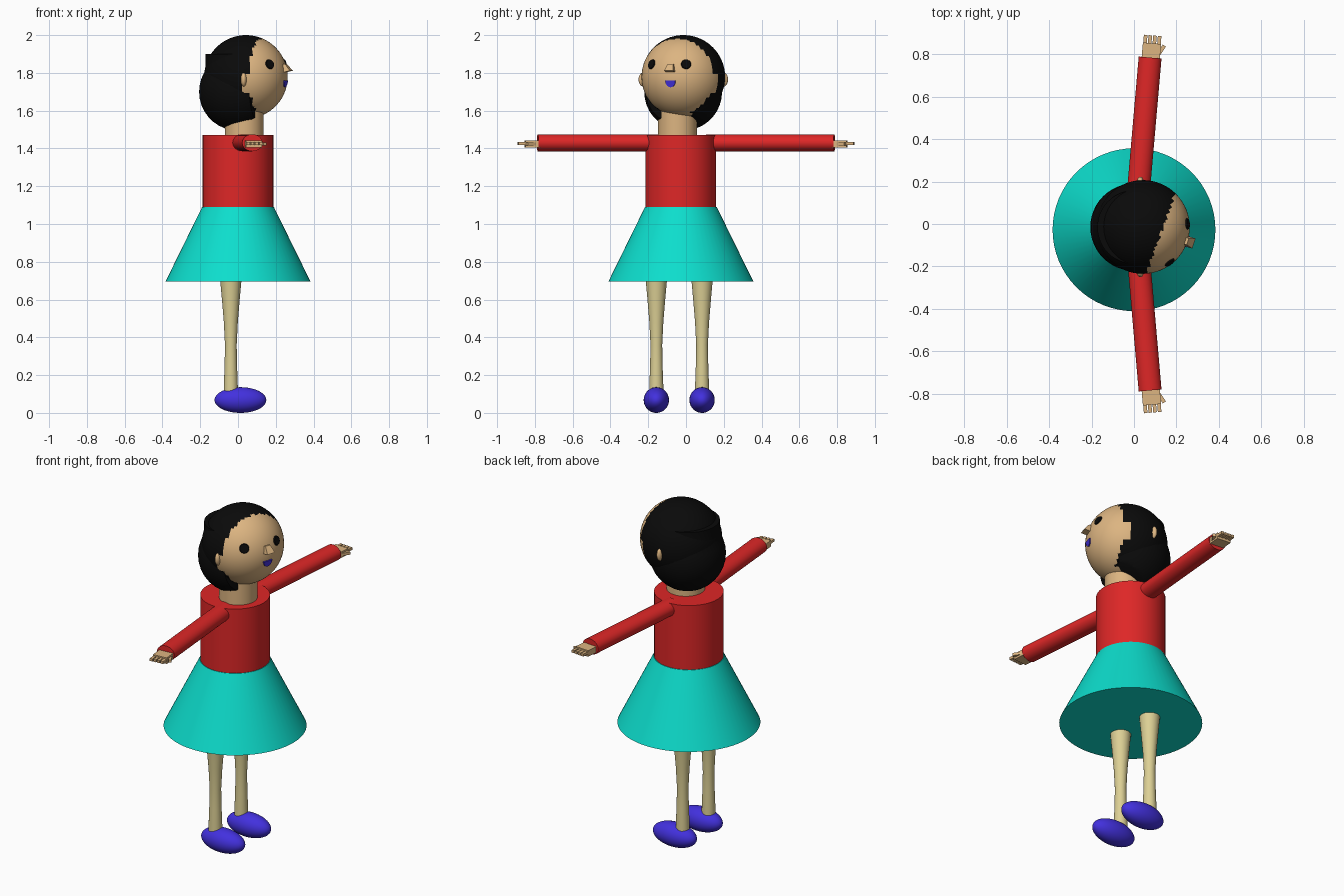
import bpy, bmesh, math
from mathutils import Matrix, Vector

if "Cube" in bpy.data.objects:
    bpy.data.objects.remove(bpy.data.objects["Cube"])

def mat(name, r, g, b):
    m = bpy.data.materials.new(name)
    m.diffuse_color = (r, g, b, 1)
    m.use_nodes = True
    m.node_tree.nodes["Principled BSDF"].inputs["Base Color"].default_value = m.diffuse_color
    return m

SKIN = mat("skin", .72, .46, .22)
STOCKING = mat("stocking", .72, .63, .30)
RED = mat("red", .73, .02, .02)
TEAL = mat("teal", .004, .73, .61)
BLUE = mat("blue_violet", .055, .03, .73)
BLACK = mat("black", .003, .003, .003)

def finish(name, bm, *mats, smooth=True):
    bmesh.ops.recalc_face_normals(bm, faces=bm.faces)
    me = bpy.data.meshes.new(name)
    bm.to_mesh(me)
    bm.free()
    ob = bpy.data.objects.new(name, me)
    bpy.context.collection.objects.link(ob)
    for m in mats:
        me.materials.append(m)
    if smooth:
        bpy.ops.object.select_all(action='DESELECT')
        ob.select_set(True)
        bpy.context.view_layer.objects.active = ob
        bpy.ops.object.shade_smooth_by_angle(angle=math.radians(40))
    return ob

def lathe_bm(profile, cx, cy, seg=48):
    """Revolve (radius, z) points around a vertical axis, capping open ends."""
    bm = bmesh.new()
    vs = [bm.verts.new((r, 0, z)) for r, z in profile]
    es = [bm.edges.new(p) for p in zip(vs, vs[1:])]
    bmesh.ops.spin(bm, geom=vs + es, cent=(0, 0, 0), axis=(0, 0, 1),
                   angle=2 * math.pi, steps=seg, use_duplicate=False)
    bmesh.ops.remove_doubles(bm, verts=bm.verts, dist=1e-4)
    bmesh.ops.holes_fill(bm, edges=[e for e in bm.edges if e.is_boundary], sides=0)
    bmesh.ops.translate(bm, verts=bm.verts, vec=(cx, cy, 0))
    return bm

def ellipsoid_bm(c, r, u=40, v=24):
    bm = bmesh.new()
    bmesh.ops.create_uvsphere(bm, u_segments=u, v_segments=v, radius=1,
                              matrix=Matrix.Translation(c) @ Matrix.Diagonal((*r, 1)))
    return bm

def add_box(bm, frame, c, size):
    bmesh.ops.create_cube(bm, size=1, matrix=frame @ Matrix.Translation(c) @ Matrix.Diagonal((*size, 1)))

# Body
CY = -.027
finish("torso", lathe_bm([(.187, 1.09), (.187, 1.47)], 0, CY), RED)
finish("skirt", lathe_bm([(.384, .695), (.19, 1.09)], 0, CY, 64), TEAL)
finish("neck", lathe_bm([(.103, 1.46), (.103, 1.62)], .033, -.045), SKIN)

# Legs and shoes
for side, y in (("right", -.157), ("left", .085)):
    leg = [(.038, .08), (.037, .14), (.033, .25), (.031, .36), (.037, .48), (.047, .6), (.056, .7)]
    finish(side + "_leg", lathe_bm(leg, -.038, y, 32), STOCKING)
    finish(side + "_shoe", ellipsoid_bm((.013, y, .068), (.137, .067, .068)), BLUE)

# Sleeves and hands, swung slightly forward
TILT = .087
for side, s in (("right", -1), ("left", 1)):
    frame = Matrix.Translation((.076, s * .785, 1.43)) @ Matrix.Rotation(-s * TILT, 4, 'Z')
    bm = bmesh.new()
    bmesh.ops.create_cone(bm, cap_ends=True, segments=32, radius1=1, radius2=1, depth=.68,
                          matrix=frame @ Matrix.Translation((0, -s * .34, 0))
                          @ Matrix.Rotation(math.pi / 2, 4, 'X') @ Matrix.Diagonal((.054, .045, 1, 1)))
    finish(side + "_sleeve", bm, RED)
    bm = bmesh.new()
    add_box(bm, frame, (.003, s * .028, -.006), (.086, .08, .036))
    for i in range(4):
        add_box(bm, frame, (-.03 + i * .022, s * .084, -.003), (.017, .042, .015))
    thumb = frame @ Matrix.Translation((.05, s * .04, -.006)) @ Matrix.Rotation(-s * .5, 4, 'Z')
    add_box(bm, thumb, (0, 0, 0), (.018, .05, .016))
    finish(side + "_hand", bm, SKIN, smooth=False)

# Head, with the hair region chosen by direction from the face
HEAD = Vector((.042, -.014, 1.779))
R = .221
YAW = math.radians(-20)
FACE = Vector((math.cos(YAW), math.sin(YAW), 0))
bm = ellipsoid_bm(HEAD, (R, R, R), 64, 48)
for f in bm.faces:
    d = f.calc_center_median() - HEAD
    u = d.dot(FACE)
    ear_gap = -.085 < d.z < .02 and u > .05
    f.material_index = int(u < .09 and not ear_gap and d.z > -.19)
finish("head", bm, SKIN, BLACK)

# Back hair, cut open towards the face
prof = [(0, 1.494)]
prof += [(.206 * math.cos(math.radians(a)), 1.70 + .206 * math.sin(math.radians(a))) for a in range(-80, 31, 10)]
prof += [(.173, 1.83), (.173, 1.9), (0, 1.9)]
bm = lathe_bm(prof, 0, -.015)
for co, no in ((HEAD + FACE * .085, FACE), (Vector((.066, 0, 1.55)), Vector((.45, 0, -.9)))):
    res = bmesh.ops.bisect_plane(bm, geom=bm.verts[:] + bm.edges[:] + bm.faces[:],
                                 plane_co=co, plane_no=no, clear_outer=True)
    bmesh.ops.holes_fill(bm, edges=[e for e in bm.edges if e.is_boundary], sides=0)
finish("back_hair", bm, BLACK)

# Ears
for side, s in (("right", -1), ("left", 1)):
    finish(side + "_ear", ellipsoid_bm((.03, HEAD.y + s * .213, 1.765), (.016, .024, .037), 20, 12), SKIN)

def on_face(yaw_deg, z, out=0):
    """Frame on the head surface: local X outward, Z roughly up."""
    pitch = math.asin((z - HEAD.z) / R)
    return (Matrix.Translation(HEAD) @ Matrix.Rotation(math.radians(yaw_deg), 4, 'Z')
            @ Matrix.Rotation(-pitch, 4, 'Y') @ Matrix.Translation((R + out, 0, 0)))

# Eyes
for side, a in (("right", -53), ("left", 4)):
    bm = bmesh.new()
    bmesh.ops.create_cone(bm, cap_ends=True, segments=24, radius1=.028, radius2=.024, depth=.009,
                          matrix=on_face(a, 1.846) @ Matrix.Rotation(math.pi / 2, 4, 'Y'))
    finish(side + "_eye", bm, BLACK)

# Mouth: half disc plate
bm = bmesh.new()
arc = [(.028 * math.cos(t), .036 * math.sin(t)) for t in [math.pi * (1 + i / 14) for i in range(15)]]
face = bm.faces.new([bm.verts.new((-.004, y, z + .018)) for y, z in arc])
ext = bmesh.ops.extrude_face_region(bm, geom=[face])
bmesh.ops.translate(bm, vec=(.009, 0, 0), verts=[v for v in ext["geom"] if isinstance(v, bmesh.types.BMVert)])
bmesh.ops.transform(bm, matrix=on_face(-18, 1.742), verts=bm.verts)
finish("mouth", bm, BLUE, smooth=False)

# Nose: wedge that widens and deepens downwards
bm = bmesh.new()
add_box(bm, Matrix(), (.008, 0, 0), (.05, .05, .042))
for v in bm.verts:
    if v.co.z > 0:
        v.co.y *= .65
        if v.co.x > 0:
            v.co.x -= .022
bmesh.ops.transform(bm, matrix=on_face(-18, 1.825), verts=bm.verts)
finish("nose", bm, SKIN, smooth=False)
